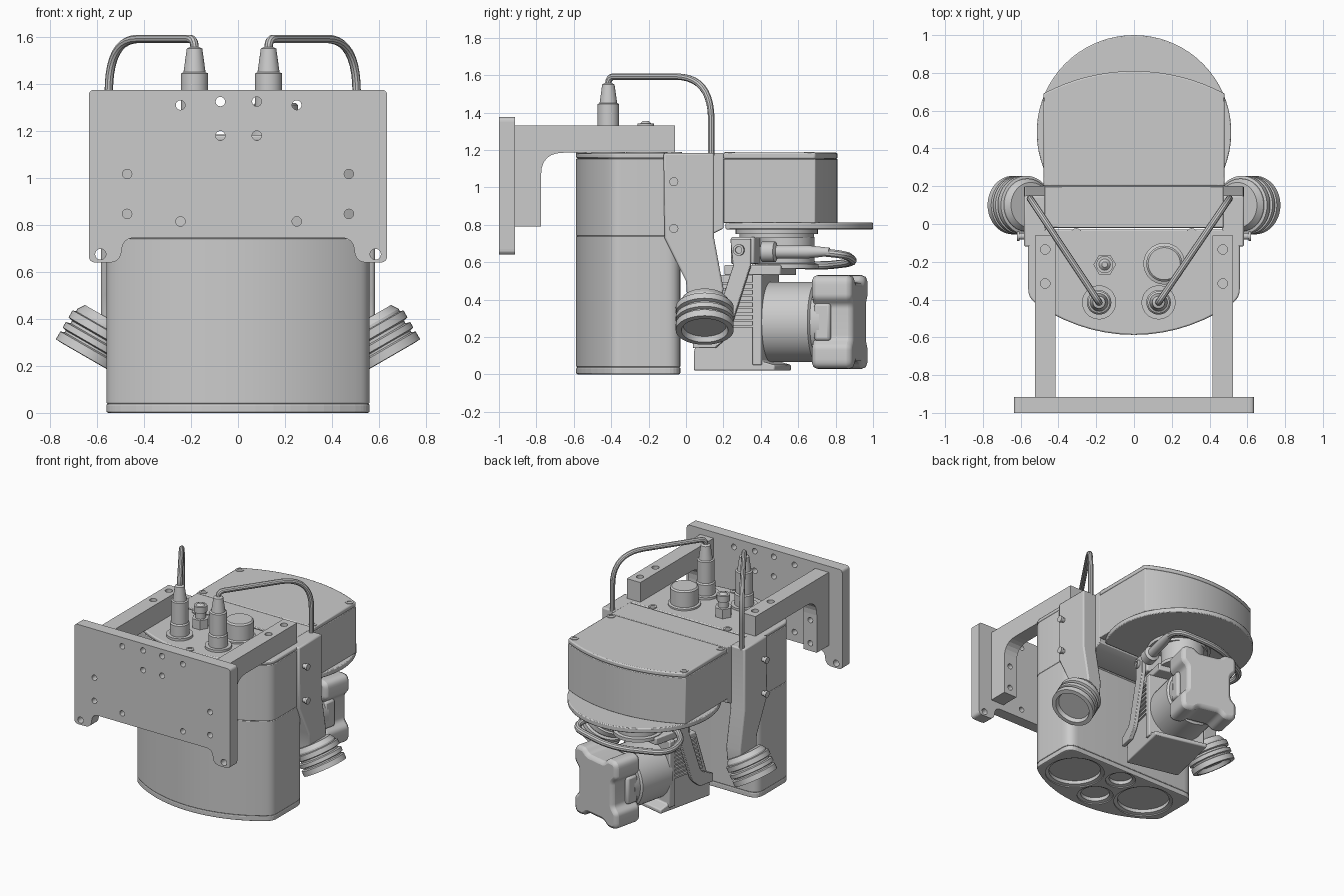
import bpy, bmesh, math
from mathutils import Vector, Matrix

if "Cube" in bpy.data.objects:
    bpy.data.objects.remove(bpy.data.objects["Cube"])

def finish(name, bm, bevel=0):
    bmesh.ops.remove_doubles(bm, verts=bm.verts, dist=1e-5)
    bmesh.ops.recalc_face_normals(bm, faces=bm.faces)
    me = bpy.data.meshes.new(name)
    bm.to_mesh(me)
    bm.free()
    ob = bpy.data.objects.new(name, me)
    bpy.context.collection.objects.link(ob)
    if bevel:
        m = ob.modifiers.new("edge", 'BEVEL')
        m.width, m.segments, m.limit_method, m.angle_limit = bevel, 2, 'ANGLE', math.radians(40)
    return ob

def fillet(pts, dim, closed=True, seg=6):
    """Round each corner whose tuple carries an extra cut distance."""
    out, n = [], len(pts)
    for i, p in enumerate(pts):
        v = Vector(p[:dim])
        if len(p) == dim or (not closed and i in (0, n - 1)):
            out.append(v)
            continue
        a = v + (Vector(pts[i - 1][:dim]) - v).normalized() * p[dim]
        b = v + (Vector(pts[(i + 1) % n][:dim]) - v).normalized() * p[dim]
        for k in range(seg + 1):
            t = k / seg
            out.append(a * (1 - t) ** 2 + v * 2 * t * (1 - t) + b * t * t)
    return out

PLACE = {'x': lambda u, v, w: (w, u, v), 'y': lambda u, v, w: (u, w, v), 'z': lambda u, v, w: (u, v, w)}

def prism(name, pts, lo, hi, axis='z', bevel=0.0):
    bm, f, outline = bmesh.new(), PLACE[axis], fillet(pts, 2)
    a = [bm.verts.new(f(p[0], p[1], lo)) for p in outline]
    b = [bm.verts.new(f(p[0], p[1], hi)) for p in outline]
    bm.faces.new(a)
    bm.faces.new(b)
    for i in range(len(a)):
        bm.faces.new((a[i - 1], a[i], b[i], b[i - 1]))
    return finish(name, bm, bevel)

def box(name, x, y, z, bevel=0.0):
    return prism(name, [(x[0], y[0]), (x[1], y[0]), (x[1], y[1]), (x[0], y[1])], *z, bevel=bevel)

def add_lathe(bm, prof, loc, axis, n):
    q = Vector((0, 0, 1)).rotation_difference(Vector(axis).normalized())
    rings = [[bm.verts.new(Vector(loc) + q @ Vector((r * math.cos(k * math.tau / n), r * math.sin(k * math.tau / n), h)))
              for k in range(n)] for r, h in prof]
    for a, b in zip(rings, rings[1:]):
        for k in range(n):
            bm.faces.new((a[k - 1], a[k], b[k], b[k - 1]))

def lathe(name, prof, loc, axis=(0, 0, 1), n=40):
    bm = bmesh.new()
    add_lathe(bm, prof, loc, axis, n)
    return finish(name, bm)

def rod(r, h):
    return [(0, 0), (r, 0), (r, h), (0, h)]

def cutter(name, holes, axis, depth):
    bm = bmesh.new()
    for loc, r in holes:
        add_lathe(bm, rod(r, depth), loc, axis, 32)
    ob = finish(name, bm)
    ob.hide_render = True
    ob.display_type = 'WIRE'
    return ob

def cut(ob, tool):
    m = ob.modifiers.new("holes", 'BOOLEAN')
    m.operation, m.object, m.solver = 'DIFFERENCE', tool, 'EXACT'

def tube(name, pts, r):
    cu = bpy.data.curves.new(name, 'CURVE')
    cu.dimensions, cu.bevel_depth, cu.bevel_resolution, cu.use_fill_caps = '3D', r, 3, True
    path = fillet(pts, 3, False, 10)
    sp = cu.splines.new('POLY')
    sp.points.add(len(path) - 1)
    for s, p in zip(sp.points, path):
        s.co = (*p, 1)
    bpy.context.collection.objects.link(bpy.data.objects.new(name, cu))

def bow(half, y_edge, y_mid, n=16):
    """Shallow arc from +half to -half passing through (0, y_mid)."""
    sag = y_mid - y_edge
    R = (half ** 2 + sag ** 2) / (2 * abs(sag))
    a, sg = math.asin(half / R), math.copysign(1, sag)
    return [(R * math.sin(a - 2 * a * k / n), y_mid - sg * R + sg * R * math.cos(a - 2 * a * k / n)) for k in range(n + 1)]

# Main body: stacked shells with a bowed front
arc = bow(.56, -.39, -.587)
arc[0] += (.045,)
arc[-1] += (.045,)
hull = arc + [(-.56, -.03, .08), (.56, -.03, .08)]
base = prism("base_plate", hull, 0, .04, bevel=.008)
prism("lower_body", hull, .04, .74, bevel=.004)
prism("upper_body", hull, .74, 1.155, bevel=.004)
prism("body_lid", hull, 1.155, 1.183, bevel=.008)

# Lens openings in the base
lenses = [((x, y, -.1), r) for x, y, r in ((.31, -.27, .205), (-.31, -.27, .205), (0, -.145, .105), (0, -.42, .125))]
cut(base, cutter("lens_cutter", lenses, (0, 0, 1), .2))
for (x, y, _), r in lenses:
    lathe("lens_ring", [(r, .008), (r - .025, .014), (r - .025, .04), (r, .04), (r, .008)], (x, y, 0))
for x, y in ((.5, -.1), (-.5, -.1), (.14, -.54), (-.14, -.54), (.17, -.07), (-.17, -.07)):
    lathe("base_screw", rod(.017, .006), (x, y, 0), n=16)

# Bridge and rear head
prism("bridge", [(-.02, .74), (-.02, 1.184), (.2, 1.184), (.2, .78), (.12, .74)], -.475, .475, 'x', .005)
head = bow(.48, .69, .81) + [(-.48, .2), (.48, .2)]
prism("rear_head", head, .81, 1.152, bevel=.004)
prism("rear_head_lid", head, 1.152, 1.185, bevel=.008)
disc = [(.515 * math.sin(t), .485 + .515 * math.cos(t)) for t in (math.radians(-122 + 244 * k / 48) for k in range(49))]
prism("rear_disc", disc, .775, .812, bevel=.006)
for x, y in ((.447, .235), (-.447, .235), (.447, .66), (-.447, .66), (.305, -.05), (-.305, -.05), (0, -.56)):
    lathe("lid_bolt", [(0, 0), (.028, 0), (.028, .014), (.015, .014), (.015, .01), (0, .01)], (x, y, 1.175), n=20)

# Mounting plate and bracket arms
half = [(.635, 1.375, .025), (.635, .64, .03), (.5, .64, .05), (.49, .745, .05)]
plate = prism("mounting_plate", half + [(-p[0],) + p[1:] for p in reversed(half)], -1, -.915, 'y')
spots = [(-.245, 1.31), (.25, 1.31), (-.245, .815), (.25, .815)]
spots += [(x, z) for x in (-.075, .08) for z in (1.325, 1.18)]
spots += [(x, z) for x in (-.472, .472) for z in (1.017, .847)]
tool = cutter("plate_cutter", [((x, -1.1, z), .02) for x, z in spots] +
              [((x, -1.1, .675), .023) for x in (-.585, .585)], (0, 1, 0), .5)
cut(plate, tool)
top_tool = cutter("arm_cutter", [((x, y, 1.25), .025) for x in (-.47, .47) for y in (-.135, -.315)], (0, 0, 1), .3)
for s in (-1, 1):
    arm = prism("bracket_arm", [(-.915, 1.33), (-.06, 1.33), (-.06, 1.185), (-.775, 1.185, .12), (-.775, .79), (-.915, .79)],
                *sorted((s * .415, s * .525)), axis='x')
    cut(arm, tool)
    cut(arm, top_tool)

# Top connectors and cables
for x, end in ((-.185, -.55), (.13, .505)):
    lathe("connector_flange", rod(.09, .02), (x, -.415, 1.18))
    lathe("connector", [(0, 0), (.065, 0), (.065, .1), (.058, .11), (.058, .265), (.047, .27), (.033, .37), (.018, .378), (0, .378)],
          (x, -.415, 1.18))
    tube("top_cable", [(x, -.415, 1.53), (x, -.415, 1.592, .04), (end, .135, 1.592, .23), (end, .135, 1.17)], .018)

# Hex valve and round cap on the lid
lathe("valve_nut", rod(.06, .07), (-.155, -.215, 1.18), n=6)
lathe("valve_stem", rod(.035, .13), (-.155, -.215, 1.18), n=24)
lathe("valve_head", rod(.045, .045), (-.155, -.215, 1.295), n=24)
lathe("valve_tip", [(0, 0), (.03, 0), (.015, .015), (0, .015)], (-.155, -.215, 1.34), n=24)
lathe("round_cap", [(0, 0), (.11, 0), (.11, .015), (.095, .02), (.095, .13), (.085, .14), (0, .14)], (.16, -.21, 1.18))

# Side arms with angled cameras
for s in (-1, 1):
    prism("side_arm", [(-.12, 1.183), (.15, 1.183), (.15, .73), (.2, .46), (.19, .35), (.01, .35), (0, .5), (-.115, .73)],
          *sorted((s * .465, s * .583)), axis='x', bevel=.01)
    lathe("side_camera", [(0, -.03), (.12, -.03), (.14, 0), (.14, .012), (.155, .016), (.155, .05), (.135, .056), (.135, .068),
                          (.155, .074), (.155, .1), (.138, .105), (.138, .114), (.155, .12), (.155, .158), (.125, .16),
                          (.115, .13), (0, .13)], (s * .562, .1, .373), (s * .5, 0, -.866), 48)
    for z in (1.03, .78):
        lathe("arm_screw", [(0, 0), (.017, 0), (.017, .03), (.024, .03), (.024, .045), (0, .045)], (s * .575, -.065, z), (s, 0, 0), 16)

# Turntable and neck under the disc
lathe("turntable", [(0, 0), (.2, 0), (.2, .02), (.22, .02), (.22, .05), (0, .05)], (0, .485, .73))
fixed = set(bpy.data.objects)

# Swivel unit, built square and turned at the end
lathe("neck", [(0, 0), (.17, 0), (.17, .025), (.15, .03), (.15, .17), (0, .17)], (0, .54, .565))
box("yoke", (-.21, .21), (.28, .41), (.59, .735), .01)
box("carrier_plate", (-.19, .19), (.24, .55), (.53, .585), .008)

# Swivel housing with side plates and cooling fins
prism("swivel_housing", [(.075, .02), (.075, .12), (.2, .53), (.45, .53), (.45, .07), (.52, .05), (.52, .02)], -.2, .2, 'x', .008)
for s in (-1, 1):
    lo, hi = sorted((s * .212, s * .24))
    prism("yoke_plate", [(.285, .725), (.395, .725), (.395, .58), (.27, .2, .03), (.2, .14), (.08, .14), (.08, .2), (.19, .25, .03),
                         (.3, .58)], lo, hi, 'x', .004)
    lathe("yoke_bolt", [(0, 0), (.03, 0), (.03, .03), (.018, .03), (.018, .02), (0, .02)], (s * .23, .335, .665), (s, 0, 0), 20)
    for k in range(8):
        z = .25 + k * .033
        box("cooling_fin", sorted((s * .19, s * .214)), (.11 + (z - .12) * .3, .42), (z, z + .014))
for k in range(8):
    z = .16 + k * .04
    y = .075 + (z - .12) * .305
    box("front_fin", (-.16, .16), (y - .012, y + .05), (z, z + .016))
box("housing_rib", (-.215, .215), (.4, .45), (.05, .535), .006)

# Drum and lobed end cap
cx, cz = -.01, .28
lathe("drum", [(0, 0), (.215, 0), (.215, .27), (.2, .28), (.2, .33), (0, .33)], (cx, .43, cz), (0, 1, 0), 48)
q = [(.17, .09, .02), (.21, .13, .02), (.21, .25, .05), (.12, .25, .02), (.08, .215, .02)]
q = q + [(-x, z, r) for x, z, r in reversed(q)]
lobes = [(cx + x, cz + z, r) for x, z, r in q + [(-x, -z, r) for x, z, r in reversed(q)][::-1]]
prism("end_cap", lobes, .718, .938, 'y', .025)
for s in (-1, 1):
    box("cap_clip", sorted((cx + s * .15, cx + s * .195)), (.73, .82), (cz - .1, cz + .1), .015)

# Looped swivel cable with plug
lathe("plug", [(0, 0), (.055, 0), (.055, .07), (.035, .08), (.035, .25), (.022, .37), (0, .37)], (.23, .46, .655), (.02, 1, 0), 24)
tube("swivel_cable", [(.236, .79, .652), (.24, .92, .64, .1), (-.12, .89, .6, .15), (-.42, .64, .58, .12), (-.32, .42, .59, .1),
                      (-.15, .38, .62)], .022)
turn = Matrix.Translation((0, .485, 0)) @ Matrix.Rotation(math.radians(-13), 4, 'Z') @ Matrix.Translation((0, -.485, 0))
for ob in set(bpy.data.objects) - fixed:
    ob.matrix_world = turn

# Mesh the tubes, then smooth by angle; drilled flat parts stay faceted
bpy.ops.object.select_all(action='DESELECT')
for ob in bpy.data.objects:
    if ob.type == 'CURVE':
        ob.select_set(True)
        bpy.context.view_layer.objects.active = ob
bpy.ops.object.convert(target='MESH')
for ob in bpy.data.objects:
    ob.select_set(not ob.hide_render and not any(m.type == 'BOOLEAN' for m in ob.modifiers))
bpy.ops.object.shade_smooth_by_angle(angle=math.radians(30))
